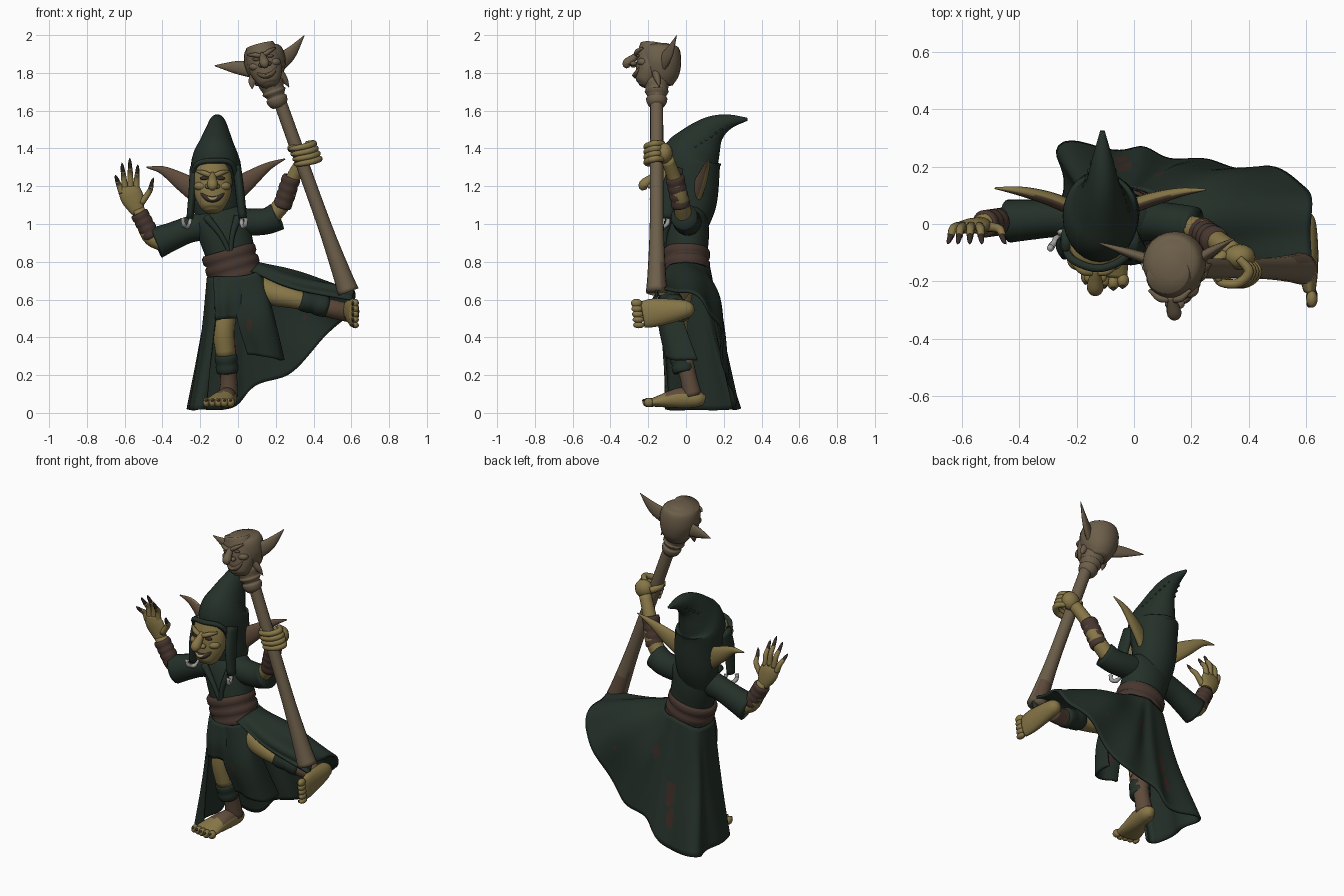
import bpy, math
from mathutils import Vector, Matrix

def material(name, rgb):
    m = bpy.data.materials.new(name)
    m.diffuse_color = (*rgb, 1)
    return m

CLOTH = material("dark green cloth", (0.018, 0.030, 0.022))
SKIN = material("olive skin", (0.24, 0.18, 0.062))
WOOD = material("carved wood", (0.15, 0.112, 0.068))
LEATHER = material("brown leather", (0.064, 0.037, 0.028))
DIRT = material("dirty brown", (0.115, 0.072, 0.045))
CLAW = material("dark claw", (0.04, 0.027, 0.022))
METAL = material("pale metal", (0.36, 0.36, 0.35))
STAIN = material("red brown stain", (0.045, 0.025, 0.019))
BONE = material("teeth", (0.33, 0.28, 0.14))

def spline(p, n):
    """Catmull-Rom through p, n segments in total."""
    p = [Vector(q) for q in p]
    P = [2 * p[0] - p[1]] + p + [2 * p[-1] - p[-2]]
    out = []
    for k in range(n + 1):
        s = k / n * (len(p) - 1)
        i = min(int(s), len(p) - 2)
        t = s - i
        a, b, c, d = P[i:i + 4]
        out.append(0.5 * (2 * b + (c - a) * t + (2 * a - 5 * b + 4 * c - d) * t * t
                          + (3 * b - a - 3 * c + d) * t ** 3))
    return out

def make(name, verts, faces, mat):
    me = bpy.data.meshes.new(name)
    me.from_pydata(verts, [], faces)
    me.materials.append(mat)
    for f in me.polygons:
        f.use_smooth = True
    ob = bpy.data.objects.new(name, me)
    bpy.context.collection.objects.link(ob)
    return ob

def loft(name, pts, radii, mat, side=(1, 0, 0), n=16, seg=5):
    """Elliptical tube; first radius runs along side."""
    radii = [(r, r) if isinstance(r, (int, float)) else r for r in radii]
    c = spline(pts, seg * (len(pts) - 1))
    r = spline(radii, seg * (len(pts) - 1))
    verts, faces = [], []
    for i, p in enumerate(c):
        t = (c[min(i + 1, len(c) - 1)] - c[max(i - 1, 0)]).normalized()
        u = Vector(side)
        u = (u - t * u.dot(t)).normalized()
        v = t.cross(u)
        for k in range(n):
            a = 2 * math.pi * k / n
            verts.append(p + u * max(r[i].x, .001) * math.cos(a) + v * max(r[i].y, .001) * math.sin(a))
    for i in range(len(c) - 1):
        for k in range(n):
            a, b = i * n + k, i * n + (k + 1) % n
            faces.append((a, b, b + n, a + n))
    faces += [tuple(range(n))[::-1], tuple(range(len(verts) - n, len(verts)))]
    return make(name, verts, faces, mat)

def ball(name, loc, size, mat):
    x, y, z = loc
    pts = [(x, y, z - size[2] * math.cos(math.pi * k / 10)) for k in range(11)]
    rad = [(size[0] * math.sin(math.pi * k / 10), size[1] * math.sin(math.pi * k / 10)) for k in range(11)]
    return loft(name, pts, rad, mat, seg=1)

def bands(name, a, b, r, count, mat, side=(1, 0, 0)):
    """Wrapped strips: a tube with a bulge per strip."""
    a, b = Vector(a), Vector(b)
    N = count * 4
    rad = [tuple(q * (0.92 if i % 4 == 0 else 1.0) for q in r) for i in range(N + 1)]
    return loft(name, [a.lerp(b, i / N) for i in range(N + 1)], rad, mat, side, 28, 1)

def sheet(name, cols, mat, nu, nv, ripple=0, waves=0, thick=.014):
    cols = [spline(c, nv) for c in cols]
    rows = [spline([c[j] for c in cols], nu) for j in range(nv + 1)]
    w = nu + 1
    ob = make(name, [p for r in rows for p in r],
              [(j * w + i, j * w + i + 1, (j + 1) * w + i + 1, (j + 1) * w + i)
               for j in range(nv) for i in range(nu)], mat)
    nor = [v.normal.copy() for v in ob.data.vertices]
    for k, v in enumerate(ob.data.vertices):
        v.co += nor[k] * ripple * (k // w / nv) * math.sin(waves * (k % w) / nu * 2 * math.pi)
    m = ob.modifiers.new("thickness", 'SOLIDIFY')
    m.thickness, m.offset = thick, 0
    return ob

def paint(ob, mat, rule):
    ob.data.materials.append(mat)
    for f in ob.data.polygons:
        if rule(f.center, f.normal):
            f.material_index = len(ob.data.materials) - 1

def face(prefix, c, s, tilt, skin):
    """Brows, eyes, hooked nose, cheeks and toothy grin."""
    R = Matrix.Rotation(tilt, 3, 'Y')
    P = lambda *q: Vector(c) + R @ Vector(q) * s
    real = skin is SKIN
    loft(prefix + "_jaw", [P(0, -.04, -.135), P(0, -.03, -.11), P(0, -.01, -.04), P(0, .01, .05), P(0, .02, .12)],
         [(.035 * s, .03 * s), (.066 * s, .058 * s), (.098 * s, .078 * s), (.102 * s, .088 * s), (.085 * s, .08 * s)], skin, n=28)
    loft(prefix + "_nose", [P(0, -.07, .065), P(0, -.1, .04), P(0, -.138, .005), P(0, -.135, -.02)],
         [.014 * s, .022 * s, .029 * s, .012 * s], skin)
    loft(prefix + "_mouth", [P(-.065, -.06, -.03), P(-.035, -.082, -.06), P(0, -.088, -.07), P(.035, -.082, -.06), P(.065, -.06, -.03)],
         [.003, .013 * s, .016 * s, .013 * s, .003], CLAW if real else DIRT, (0, 0, 1), 10)
    loft(prefix + "_teeth", [P(-.05, -.075, -.042), P(0, -.1, -.068), P(.05, -.075, -.042)],
         [.002, .008 * s, .002], BONE if real else WOOD, (0, 0, 1), 10, 8)
    for sx, w in ((-1, "left"), (1, "right")):
        ball(f"{prefix}_nostril_{w}", P(sx * .022, -.1, -.0), (.018 * s, .02 * s, .014 * s), skin)
        ball(f"{prefix}_cheek_{w}", P(sx * .058, -.042, .0), (.04 * s, .035 * s, .026 * s), skin)
        ball(f"{prefix}_eye_{w}", P(sx * .042, -.072, .042), (.024 * s, .01 * s, .01 * s), CLAW if real else DIRT)
        loft(f"{prefix}_brow_{w}", [P(sx * .008, -.085, .055), P(sx * .045, -.078, .07), P(sx * .085, -.045, .08)],
             [.012 * s, .014 * s, .006 * s], skin, (0, 0, 1), 10)

# Head, ears and pointed hood
face("face", (-.135, -.085, 1.2), 1, 0, SKIN)
for w, p in (("left", [(-.2, .05, 1.16), (-.3, .09, 1.225), (-.4, .115, 1.285), (-.485, .125, 1.3)]),
             ("right", [(-.04, .05, 1.16), (.06, .085, 1.235), (.16, .11, 1.305), (.25, .12, 1.345)])):
    ear = loft("ear_" + w, p, [(.065, .028), (.047, .024), (.022, .016), .003], SKIN, (0, 0, 1))
    paint(ear, DIRT, lambda c, n: n.y < -.35)
loft("hood", [(-.11, .035, .95), (-.11, .045, 1.08), (-.11, .045, 1.2), (-.118, .027, 1.33), (-.115, .065, 1.41),
              (-.11, .135, 1.495), (-.11, .22, 1.54), (-.11, .325, 1.555)],
     [(.1, .065), (.125, .11), (.13, .13), (.13, .16), (.096, .13), (.06, .08), (.038, .042), .008], CLOTH, n=28)
loft("hood_brim", [(-.245, -.05, 1.22), (-.22, -.12, 1.315), (-.125, -.155, 1.335), (-.035, -.12, 1.32), (0, -.05, 1.22)],
     [.012, .014, .014, .014, .012], CLOTH, (0, 0, 1), 10)
loft("hood_flap_left", [(-.235, -.05, 1.3), (-.242, -.08, 1.17), (-.255, -.075, 1.03)],
     [(.02, .045), (.02, .045), (.018, .03)], CLOTH)
loft("hood_flap_right", [(-.005, -.05, 1.3), (.01, -.085, 1.17), (.025, -.1, 1.03)],
     [(.022, .045), (.024, .045), (.022, .03)], CLOTH)
for k in range(7):  # stitches on the hood sides
    for sx in (-1, 1):
        ball("hood_stitch", (-.112 + sx * (.09 - .009 * k), .05 + .027 * k, 1.41 + .018 * k), (.006, .01, .006), CLOTH)
for w, x, y, dx in (("left", -.272, -.055, .02), ("right", .03, -.125, .012)):
    ring = [(x + dx * math.cos(a) * (1 if dx > .015 else -1), y + .03 * math.cos(a), 1.02 + .034 * math.sin(a))
            for a in [math.pi * (.9 + 1.3 * k / 8) for k in range(9)]]
    loft("metal_ring_" + w, ring, [.013, .01] * 4 + [.013], METAL, (.9, -.3, 0), 8, 2)

# Robe top, lapels, belt
loft("robe_top", [(-.02, 0, .7), (-.035, 0, .82), (-.07, .01, .95), (-.09, .02, 1.04), (-.1, .02, 1.1)],
     [(.135, .115), (.13, .112), (.14, .112), (.15, .095), (.08, .06)], CLOTH, n=28)
for w, a, b in (("left", (-.17, -.09, 1.04), (-.09, -.11, .94)), ("right", (0, -.085, 1.04), (-.03, -.11, .94))):
    loft("lapel_" + w, [a, b, (-.04, -.112, .84)], [.022, .014, .012], CLOTH)
bands("belt", (-.005, 0, .695), (-.055, 0, .865), (.146, .127), 3, LEATHER)

# Sleeves, forearms, wrist wraps
Y = (0, 1, 0)
loft("sleeve_left", [(-.14, .02, 1.0), (-.26, .02, .97), (-.36, .015, .93), (-.435, .01, .9)],
     [(.07, .08), (.065, .07), (.07, .075), (.075, .085)], CLOTH, Y, 20)
loft("sleeve_right", [(-.03, .01, 1.02), (.06, .01, 1.01), (.15, -.0, 1.015), (.21, -.01, 1.04)],
     [(.075, .075), (.07, .072), (.07, .07), (.07, .075)], CLOTH, Y, 20)
loft("forearm_left", [(-.4, .01, .9), (-.47, .01, .94), (-.53, .0, 1.08)], [.045, .042, .034], SKIN, Y)
loft("forearm_right", [(.17, -.01, 1.03), (.25, -.03, 1.13), (.29, -.06, 1.24), (.35, -.1, 1.345)],
     [.045, .045, .038, .035], SKIN, Y)
bands("wrist_wrap_left", (-.455, .01, .93), (-.525, 0, 1.06), (.048, .048), 4, LEATHER, Y)
bands("wrist_wrap_right", (.232, -.025, 1.09), (.285, -.06, 1.25), (.05, .05), 4, LEATHER, Y)

# Open left hand with claws
loft("palm_left", [(-.53, 0, 1.06), (-.552, -.005, 1.12), (-.57, -.01, 1.165), (-.575, -.015, 1.2)],
     [(.025, .034), (.027, .057), (.025, .06), (.016, .052)], SKIN, Y)
for k, (bx, bz, tx, tz) in enumerate([(-.615, 1.165, -.65, 1.26), (-.597, 1.185, -.615, 1.325),
                                      (-.568, 1.19, -.573, 1.35), (-.54, 1.18, -.53, 1.315), (-.512, 1.11, -.445, 1.245)]):
    b, t = Vector((bx, -.01, bz)), Vector((tx, -.07, tz))
    m = b.lerp(t, .45) + Vector((0.012 if k == 4 else 0, .02, 0))
    j = b.lerp(t, .68) + Vector((0.008 if k == 4 else 0, .008, 0))
    loft(f"finger_left_{k}", [b, m, j], [.018, .015, .012], SKIN, Y, 10)
    loft(f"claw_left_{k}", [m.lerp(j, .7), b.lerp(t, .88) + Vector((0, .003, 0)), t], [.0125, .008, .001], CLAW, Y, 8)

# Staff with collar and carved head
axis = lambda z: Vector((.455 - .36 * (z - 1), -.155, z))
staff = loft("staff", [axis(z) for z in (.64, .75, 1.0, 1.4, 1.72)], [.057, .048, .037, .035, .034], WOOD)
paint(staff, DIRT, lambda c, n: c.z < .8 and n.y > .2)
loft("staff_collar", [axis(z) - Vector((.012, 0, 0)) for z in (1.62, 1.64, 1.665, 1.675, 1.70, 1.71, 1.75, 1.77)],
     [.036, .052, .056, .048, .064, .058, .068, .05], WOOD, seg=3)
loft("carved_skull", [(.155, -.13, 1.735), (.15, -.13, 1.79), (.142, -.135, 1.86), (.133, -.14, 1.93), (.13, -.14, 1.955)],
     [(.06, .06), (.092, .095), (.11, .11), (.095, .1), (.04, .05)], WOOD, n=24)
face("carved_face", (.142, -.19, 1.845), .88, -.25, WOOD)
for nm, p, r in (("carved_ear_left", [(.07, -.13, 1.82), (-.02, -.1, 1.83), (-.125, -.065, 1.838)], .045),
                 ("carved_ear_right", [(.21, -.13, 1.85), (.28, -.09, 1.905), (.35, -.05, 1.997)], .05),
                 ("carved_whisker_left", [(.09, -.17, 1.79), (.075, -.18, 1.75), (.075, -.19, 1.715)], .028),
                 ("carved_whisker_right", [(.215, -.16, 1.8), (.245, -.15, 1.765), (.27, -.14, 1.725)], .028)):
    loft(nm, p, [(r, .022), (r * .7, .016), .002], WOOD, (0, 0, 1) if "ear" in nm else (1, 0, 0), 12)

# Right fist around the staff
ball("palm_right", axis(1.365) + Vector((.045, .04, .01)), (.055, .045, .055), SKIN)
for k in range(4):
    a = axis(1.32 + .027 * k) + Vector((.01, 0, 0))
    loft(f"finger_right_{k}", [a + Vector(q) for q in ((.045, .035, .025), (.08, -.01, .025), (.045, -.05, .012), (-.015, -.05, 0), (-.045, -.02, -.005))],
         [.014, .018, .017, .015, .01], SKIN, (0, 0, 1), 10)
loft("thumb_right", [axis(1.38) + Vector(q) for q in ((0, .05, 0), (-.04, .01, .02), (-.02, -.045, .03))], [.02, .018, .01], SKIN, (0, 0, 1), 10)

# Standing leg
loft("standing_leg", [(-.03, -.02, .7), (-.075, -.05, .47), (-.065, -.03, .3)], [.065, .06, .052], SKIN)
loft("standing_ankle", [(-.065, -.03, .35), (-.05, .01, .2), (-.05, .035, .09)], [.054, .045, .05], DIRT)
bands("leg_wrap_standing", (-.065, -.03, .31), (-.055, -.01, .215), (.06, .06), 2, CLOTH)
foot = loft("standing_foot", [(-.05, .1, .065), (-.05, .06, .075), (-.06, -.03, .08), (-.09, -.12, .065), (-.1, -.18, .055)],
            [(.02, .025), (.045, .045), (.05, .055), (.072, .036), (.076, .022)], SKIN)
paint(foot, DIRT, lambda c, n: c.y > -.1 and n.z > .5)

# Raised leg
loft("raised_thigh", [(.03, -.02, .7), (.18, -.06, .635), (.28, -.085, .61), (.37, -.085, .585)], [.07, .065, .055, .045], SKIN, Y)
loft("raised_shin", [(.36, -.085, .59), (.48, -.06, .555), (.59, -.02, .53)], [.05, .05, .05], DIRT, Y)
bands("leg_wrap_raised", (.33, -.085, .6), (.47, -.06, .56), (.062, .058), 2, CLOTH, Y)
loft("raised_foot", [(.585, .04, .555), (.59, .01, .55), (.6, -.08, .54), (.607, -.17, .53), (.612, -.23, .52)],
     [(.02, .02), (.045, .042), (.064, .042), (.075, .034), (.07, .022)], SKIN, (0, 0, 1))
for k in range(5):  # toes and nails of both feet
    y = -.2 + .007 * abs(k - 3) - .004
    x, z, r = -.168 + .032 * k, .465 + .029 * k, .017 + .0015 * k
    ball(f"standing_toe_{k}", (x, y, .055), (r, .026, .024), SKIN)
    ball(f"standing_nail_{k}", (x, y - .017, .066), (.009, .012, .008), CLAW)
    ball(f"raised_toe_{k}", (.62, -.25 - .003 * k, z), (.02, .03, r), SKIN)
    ball(f"raised_nail_{k}", (.61, -.27 - .003 * k, z), (.008, .01, .009), CLAW)

# Sweeping skirt, belt to hem, from the left front edge round the back and over the raised leg
skirt = sheet("skirt", [
    [(-.1, -.11, .72), (-.13, -.12, .4), (-.17, -.09, .02)], [(-.15, -.05, .72), (-.175, -.06, .4), (-.245, -.08, .015)],
    [(-.155, .05, .72), (-.185, .08, .4), (-.24, .1, .015)], [(-.12, .1, .73), (-.18, .15, .4), (-.25, .265, .02)],
    [(-.03, .12, .76), (-.02, .18, .42), (-.03, .26, .03)], [(.01, .12, .77), (.07, .18, .45), (.1, .24, .15)],
    [(.05, .11, .77), (.16, .185, .5), (.28, .205, .21)],
    [(.09, .08, .78), (.28, .17, .61), (.455, .19, .4)], [(.11, .03, .79), (.33, .1, .71), (.6, .13, .54)],
    [(.11, -.03, .79), (.33, -.02, .735), (.615, .0, .645)], [(.1, -.08, .78), (.31, -.12, .7), (.615, -.14, .645)],
    [(.07, -.11, .75), (.29, -.14, .66), (.6, -.175, .6)]], CLOTH, 96, 28, .012, 8)
sheet("front_panel_left", [[(-.13, -.09, .72), (-.125, -.125, .6), (-.12, -.12, .49)],
                           [(-.06, -.12, .72), (-.06, -.14, .6), (-.06, -.13, .5)],
                           [(.02, -.12, .72), (.02, -.13, .6), (.02, -.12, .5)]], CLOTH, 16, 10, .006, 2)
panel = sheet("front_panel_middle", [[(-.02, -.12, .72), (-.005, -.13, .5), (.05, -.09, .31)],
                                     [(.05, -.125, .73), (.09, -.14, .5), (.14, -.1, .3)],
                                     [(.11, -.1, .75), (.17, -.12, .52), (.225, -.07, .28)],
                                     [(.12, -.03, .75), (.18, -.02, .52), (.235, .06, .28)]], CLOTH, 30, 24, .006, 2)
stains = [(Vector(p), r) for p, r in (((-.03, .2, .33), .05), ((-.05, .24, .2), .045), ((.09, .16, .55), .03), ((.06, -.14, .47), .025), ((.35, .16, .5), .03))]
for ob in (skirt, panel):
    paint(ob, STAIN, lambda c, n: any(Vector(((c.x - p.x) * 1.6, c.y - p.y, (c.z - p.z) * .7)).length < r for p, r in stains))
